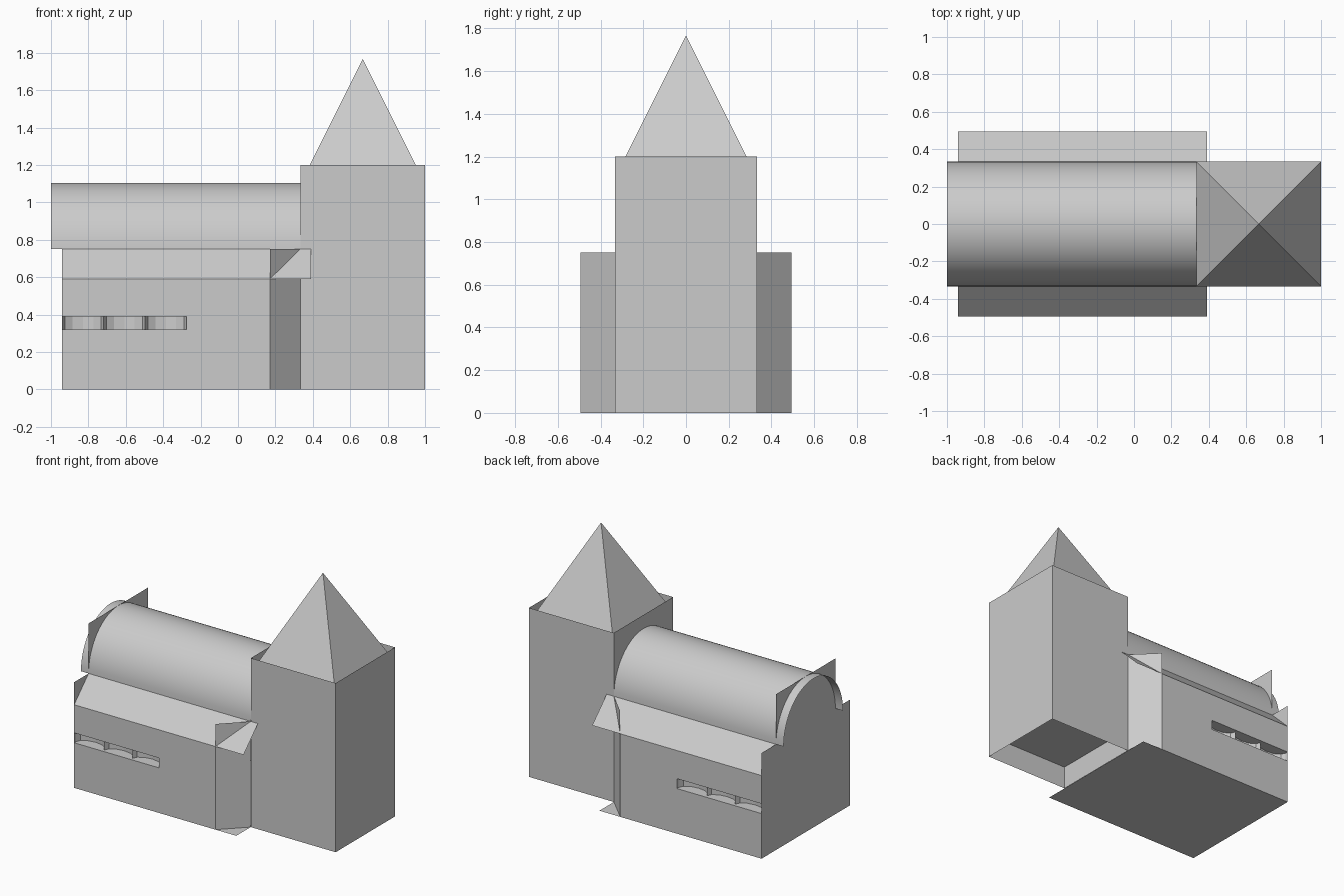
import bpy
import math

cube = bpy.data.objects.get("Cube")
if cube:
    bpy.data.objects.remove(cube, do_unlink=True)

stone = bpy.data.materials.new("grey_stone")
stone.use_nodes = True
stone.diffuse_color = (0.6, 0.6, 0.6, 1)
stone.node_tree.nodes["Principled BSDF"].inputs["Base Color"].default_value = (0.6, 0.6, 0.6, 1)

# Main dimensions
WEST, BEND, ROOF_END = -0.94, 0.17, 0.39   # nave end, start of angled wall, roof overhang
SIDE, INNER = 0.495, 0.333                 # half widths of aisles and of nave / tower
EAVE, SPRING, CROWN = 0.59, 0.75, 1.105    # heights of eave, vault foot and vault top
TOWER_X, TOWER_TOP, APEX = 0.667, 1.2, 1.767
SLOT_END, SLOT_LOW, SLOT_HIGH, DEPTH = -0.275, 0.32, 0.39, 0.09


def build(name, faces, mirror=False):
    """Make one object from a list of faces, each a list of points."""
    verts, polys = [], []
    for face in faces:
        polys.append(range(len(verts), len(verts) + len(face)))
        verts.extend(face)
    mesh = bpy.data.meshes.new(name)
    mesh.from_pydata(verts, [], [list(p) for p in polys])
    mesh.materials.append(stone)
    obj = bpy.data.objects.new(name, mesh)
    bpy.context.collection.objects.link(obj)
    if mirror:
        obj.modifiers.new("other_side", 'MIRROR').use_axis = (False, True, False)
    weld = obj.modifiers.new("weld", 'WELD')
    weld.merge_threshold = 0.0005
    return obj


def upright(a, b, low, high):
    """Vertical rectangle standing on the plan line a-b."""
    return [(*a, low), (*b, low), (*b, high), (*a, high)]


def flat(x0, x1, y0, y1, z):
    return [(x0, y0, z), (x1, y0, z), (x1, y1, z), (x0, y1, z)]


# Tower: open square shell with a raised floor
corners = [(TOWER_X + sx * INNER, sy * INNER) for sx, sy in ((-1, -1), (1, -1), (1, 1), (-1, 1))]
pairs = list(zip(corners, corners[1:] + corners[:1]))
build("tower_walls", [upright(a, b, 0, TOWER_TOP) for a, b in pairs])
build("tower_floor", [flat(INNER, 1, -INNER, INNER, 0.165)])

# Spire: pyramid seated slightly below the tower rim
build("spire", [[(*a, 1.1), (*b, 1.1), (TOWER_X, 0, APEX)] for a, b in pairs])

# Nave floor and stepped end wall
build("nave_floor", [flat(WEST, INNER, -SIDE, SIDE, 0)[::-1]])
build("end_wall", [
    upright((WEST, SIDE), (WEST, -SIDE), 0, SPRING),
    upright((WEST, INNER), (WEST, -INNER), SPRING, CROWN),
])

# Side walls with a long window slot, and the angled walls to the tower
build("side_wall", [
    upright((WEST, -SIDE), (BEND, -SIDE), 0, SLOT_LOW),
    upright((SLOT_END, -SIDE), (BEND, -SIDE), SLOT_LOW, SLOT_HIGH),
    upright((WEST, -SIDE), (BEND, -SIDE), SLOT_HIGH, EAVE),
], mirror=True)
build("angled_wall", [upright((BEND, -SIDE), (INNER, -INNER), 0, SPRING)], mirror=True)

# Window recess
back = DEPTH - SIDE
build("window_recess", [
    flat(WEST, SLOT_END, -SIDE, back, SLOT_LOW),
    flat(WEST, SLOT_END, -SIDE, back, SLOT_HIGH)[::-1],
    upright((WEST, back), (SLOT_END, back), SLOT_LOW, SLOT_HIGH),
    upright((SLOT_END, back), (SLOT_END, -SIDE), SLOT_LOW, SLOT_HIGH),
], mirror=True)

# Three niches with faceted sides, divided by pointed piers
bay = (SLOT_END - WEST) / 3
niche = []
for i in range(3):
    x = WEST + i * bay
    plan = [(x + bay * (1 - math.cos(t)) / 2, -SIDE + 0.02 + 0.065 * math.sin(t))
            for t in (k * math.pi / 6 for k in range(7))]
    niche += [upright(a, b, SLOT_LOW, SLOT_HIGH) for a, b in zip(plan, plan[1:])]
build("window_niches", niche, mirror=True)

# Sloping aisle roofs
build("aisle_roof", [[(WEST, -SIDE, EAVE), (ROOF_END, -SIDE, EAVE),
                      (ROOF_END, -INNER, SPRING), (WEST, -INNER, SPRING)]], mirror=True)

# Barrel vault over the nave
STEPS = 32
arc = [(-INNER * math.cos(math.pi * k / STEPS),
        SPRING + (CROWN - SPRING) * math.sin(math.pi * k / STEPS)) for k in range(STEPS + 1)]
vault = build("barrel_vault", [[(-1, *a), (INNER, *a), (INNER, *b), (-1, *b)]
                               for a, b in zip(arc, arc[1:])])
bpy.ops.object.select_all(action='DESELECT')
vault.select_set(True)
bpy.context.view_layer.objects.active = vault
bpy.ops.object.modifier_apply(modifier="weld")
bpy.ops.object.shade_smooth_by_angle(angle=math.radians(30))
